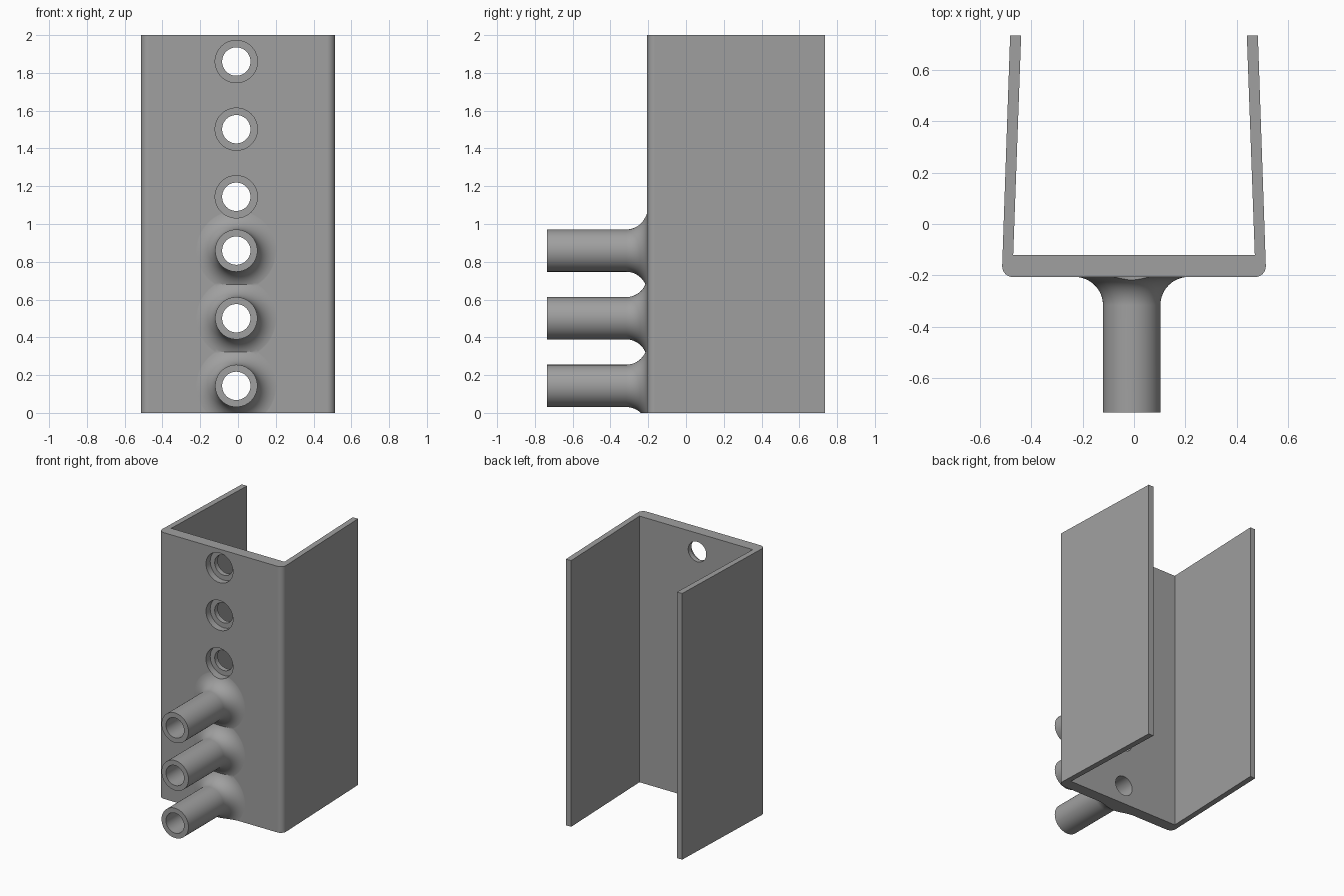
import bpy, bmesh, math
from mathutils import Matrix, Vector

if "Cube" in bpy.data.objects:
    bpy.data.objects.remove(bpy.data.objects["Cube"])

AXIS_X = -0.009          # the row of holes sits slightly off centre
PITCH = 0.358
LOW = [0.143 + i * PITCH for i in range(3)]     # tubes
HIGH = [1.144 + i * PITCH for i in range(3)]    # counterbored holes
FRONT, BACK, TIP = -0.207, 0.735, -0.735
BORE, TUBE, FILLET = 0.075, 0.112, 0.11

grey = bpy.data.materials.new("grey")
grey.diffuse_color = (0.35, 0.35, 0.35, 1)
grey.use_nodes = True
grey.node_tree.nodes["Principled BSDF"].inputs["Base Color"].default_value = grey.diffuse_color


def finish(name, bm):
    bmesh.ops.recalc_face_normals(bm, faces=bm.faces)
    mesh = bpy.data.meshes.new(name)
    bm.to_mesh(mesh)
    bm.free()
    ob = bpy.data.objects.new(name, mesh)
    bpy.context.collection.objects.link(ob)
    mesh.materials.append(grey)
    return ob


def extrude_profile(name, pts, z0, z1):
    bm = bmesh.new()
    face = bm.faces.new([bm.verts.new((x, y, z0)) for x, y in pts])
    ext = bmesh.ops.extrude_face_region(bm, geom=[face])
    bmesh.ops.translate(bm, vec=(0, 0, z1 - z0),
                        verts=[v for v in ext["geom"] if isinstance(v, bmesh.types.BMVert)])
    return finish(name, bm)


def lathe(name, profile, z, steps=64):
    """Solid of revolution about the y direction; profile is (radius, y)."""
    bm = bmesh.new()
    rings = []
    for r, y in profile:
        rings.append([bm.verts.new((AXIS_X + r * math.cos(a), y, z + r * math.sin(a)))
                      for a in (2 * math.pi * i / steps for i in range(steps))])
    for a, b in zip(rings, rings[1:]):
        for i in range(steps):
            j = (i + 1) % steps
            bm.faces.new((a[i], a[j], b[j], b[i]))
    bm.faces.new(rings[0])
    bm.faces.new(rings[-1])
    return finish(name, bm)


def boolean(target, tool, op):
    m = target.modifiers.new(op.lower(), "BOOLEAN")
    m.object, m.operation, m.solver = tool, op, "EXACT"
    bpy.context.view_layer.objects.active = target
    bpy.ops.object.modifier_apply(modifier=m.name)
    bpy.data.objects.remove(tool, do_unlink=True)


# U-shaped channel with rounded outer corners and slightly converging walls
R = 0.042
half = [(0.514 - R + R * math.cos(a), FRONT + R + R * math.sin(a))
        for a in (-math.pi / 2 + i * math.pi / 2 / 8 for i in range(9))]
half += [(0.483, BACK), (0.440, BACK), (0.471, -0.12)]
channel = extrude_profile("channel", half + [(-x, y) for x, y in reversed(half)], 0, 2)

# tubes flaring into the front plate
flare = [(TUBE + FILLET * (1 - math.cos(a)), FRONT + 0.0006 - FILLET * (1 - math.sin(a)))
         for a in (i * math.pi / 2 / 12 for i in range(13))]
for z in LOW:
    tube = lathe("tube", [(TUBE, TIP)] + flare + [(flare[-1][0], -0.16)], z)
    boolean(channel, tube, "UNION")

# trim the lowest flare level with the bottom
trim = extrude_profile("trim", [(-1, -1), (1, -1), (1, 1), (-1, 1)], -0.5, 0)
boolean(channel, trim, "DIFFERENCE")

# through bores and counterbores
for z in LOW + HIGH:
    boolean(channel, lathe("bore", [(BORE, -0.9), (BORE, 0.1)], z), "DIFFERENCE")
for z in HIGH:
    boolean(channel, lathe("counterbore", [(TUBE, -0.4), (TUBE, FRONT + 0.05)], z), "DIFFERENCE")

# smooth the curved surfaces, keep hard edges
bpy.ops.object.select_all(action="DESELECT")
channel.select_set(True)
bpy.context.view_layer.objects.active = channel
bpy.ops.object.shade_smooth_by_angle(angle=math.radians(30))
wn = channel.modifiers.new("face_weighted_normals", "WEIGHTED_NORMAL")
wn.keep_sharp = True
